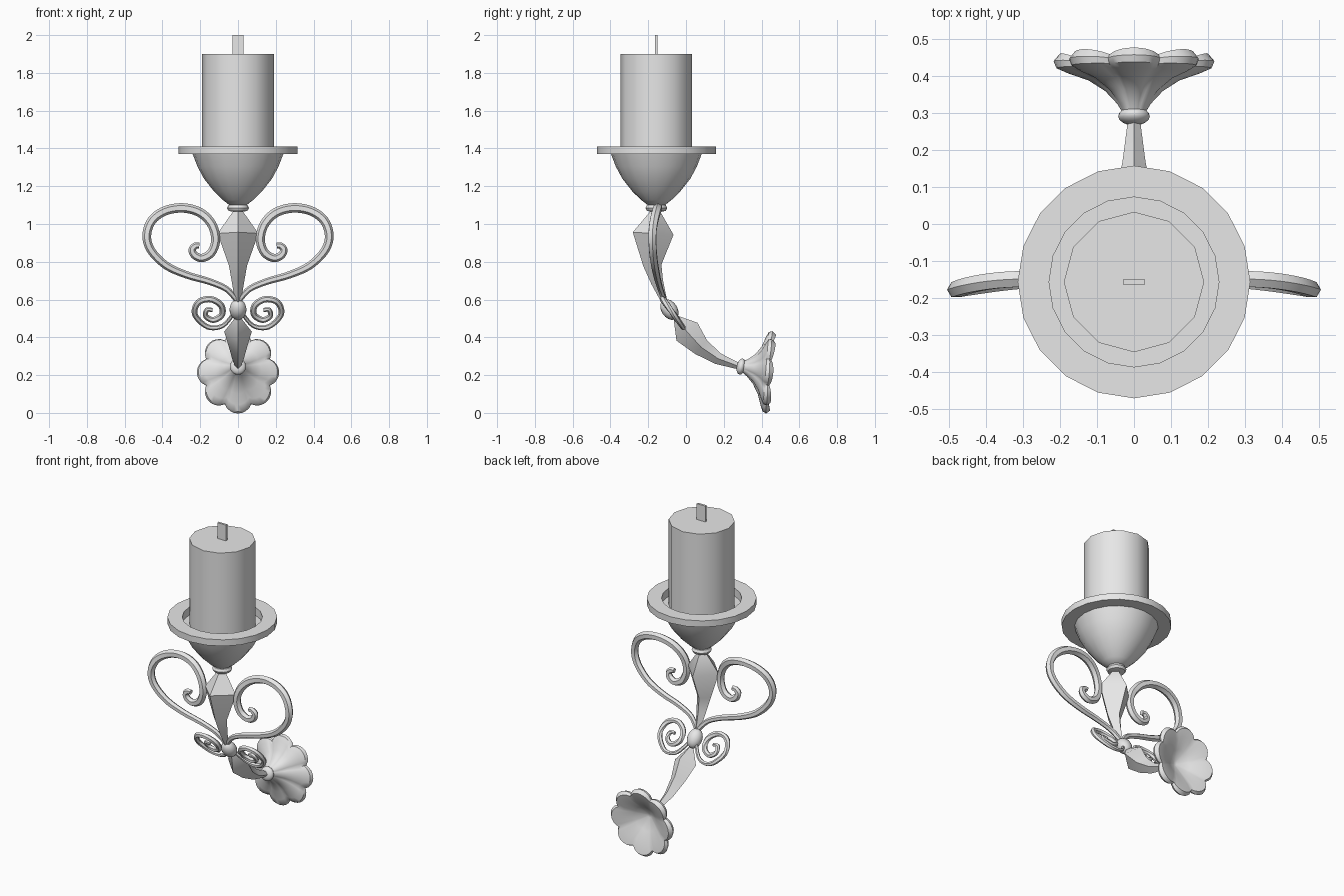
import bpy, bmesh
from math import sin, cos, pi, radians
from mathutils import Vector, Matrix

cube = bpy.data.objects.get("Cube")
if cube:
    bpy.data.objects.remove(cube, do_unlink=True)

grey = bpy.data.materials.new("light_grey")
grey.use_nodes = True
grey.diffuse_color = (0.8, 0.8, 0.8, 1)
grey.node_tree.nodes["Principled BSDF"].inputs["Base Color"].default_value = (0.8, 0.8, 0.8, 1)

AXIS_Y = -0.157  # candle axis


def finish(name, bm):
    """Turn a bmesh into a shaded object."""
    bmesh.ops.recalc_face_normals(bm, faces=bm.faces)
    mesh = bpy.data.meshes.new(name)
    bm.to_mesh(mesh)
    bm.free()
    mesh.materials.append(grey)
    ob = bpy.data.objects.new(name, mesh)
    bpy.context.collection.objects.link(ob)
    bpy.ops.object.select_all(action='DESELECT')
    ob.select_set(True)
    bpy.context.view_layer.objects.active = ob
    bpy.ops.object.shade_smooth_by_angle(angle=radians(40))
    return ob


def loft(name, rings):
    """Skin a list of equal-length point rings and cap both ends."""
    bm = bmesh.new()
    loops = [[bm.verts.new(p) for p in ring] for ring in rings]
    n = len(loops[0])
    for a, b in zip(loops, loops[1:]):
        for i in range(n):
            j = (i + 1) % n
            bm.faces.new((a[i], a[j], b[j], b[i]))
    bm.faces.new(loops[0])
    bm.faces.new(loops[-1])
    return finish(name, bm)


def lathe(name, profile, n):
    """Turn an (r, z) profile about the candle axis."""
    angles = [2 * pi * i / n for i in range(n)]
    return loft(name, [[(r * cos(a), AXIS_Y + r * sin(a), z) for a in angles]
                       for r, z in profile])


def sweep(name, path, radii, n, ref, phase=0.0):
    """Run an n-sided tapering section along a path."""
    rings = []
    last = len(path) - 1
    for i, p in enumerate(path):
        t = (path[min(i + 1, last)] - path[max(i - 1, 0)]).normalized()
        u = (ref - t * ref.dot(t)).normalized()
        v = t.cross(u)
        rings.append([p + radii[i] * (u * cos(a) + v * sin(a))
                      for a in (phase + 2 * pi * k / n for k in range(n))])
    return loft(name, rings)


def spline(points, steps=5):
    """Smooth curve through 2D points."""
    pts = [Vector(p) for p in points]
    pts = [pts[0]] + pts + [pts[-1]]
    out = []
    for a, b, c, d in zip(pts, pts[1:], pts[2:], pts[3:]):
        for k in range(steps):
            t = k / steps
            out.append(0.5 * (2 * b + (c - a) * t + (2 * a - 5 * b + 4 * c - d) * t * t
                              + (3 * b - a - 3 * c + d) * t ** 3))
    return out + [pts[-1]]


def ball(name, centre, size, tilt=0.0):
    bm = bmesh.new()
    bmesh.ops.create_uvsphere(bm, u_segments=16, v_segments=10, radius=1)
    m = Matrix.Translation(centre) @ Matrix.Rotation(tilt, 4, 'X') @ Matrix.Diagonal((*size, 1))
    bmesh.ops.transform(bm, matrix=m, verts=bm.verts)
    return finish(name, bm)


# Candle, wick, drip plate with bowl, collar
lathe("candle", [(0.19, 1.355), (0.19, 1.9)], 12)
loft("wick", [[(sx * 0.03, AXIS_Y + sy * 0.007, z)
               for sx, sy in ((-1, -1), (1, -1), (1, 1), (-1, 1))] for z in (1.89, 2.0)])
lathe("bowl_and_plate", [(0.045, 1.1), (0.08, 1.127), (0.125, 1.17), (0.18, 1.24),
                         (0.215, 1.305), (0.24, 1.37), (0.315, 1.37), (0.315, 1.41),
                         (0.23, 1.41), (0.23, 1.36), (0.02, 1.36)], 20)
lathe("collar", [(0.03, 1.065), (0.05, 1.07), (0.058, 1.085), (0.05, 1.1), (0.03, 1.107)], 16)

# Four-sided spikes forming the stem
spikes = {
    "upper_spike": [(-0.16, 1.075, 0.02), (-0.174, 0.95, 0.108), (-0.178, 0.78, 0.048),
                    (-0.152, 0.69, 0.032), (-0.115, 0.59, 0.016)],
    "lower_spike": [(-0.05, 0.5, 0.018), (0.005, 0.43, 0.073), (0.08, 0.348, 0.048),
                    (0.17, 0.287, 0.031), (0.285, 0.245, 0.016)],
}
for name, pts in spikes.items():
    sweep(name, [Vector((0, y, z)) for y, z, r in pts], [r for y, z, r in pts],
          4, Vector((1, 0, 0)))

# Scrolls on both sides, bent to follow the stem
large = [(0.01, 0.6), (0.06, 0.655), (0.15, 0.695), (0.27, 0.73), (0.38, 0.78), (0.46, 0.86),
         (0.483, 0.94), (0.455, 1.02), (0.385, 1.07), (0.29, 1.085), (0.2, 1.06),
         (0.14, 1.0), (0.118, 0.92), (0.14, 0.85), (0.19, 0.82), (0.23, 0.835),
         (0.243, 0.865), (0.225, 0.885), (0.205, 0.885)]
small = [(0.02, 0.53), (0.08, 0.462), (0.16, 0.455), (0.228, 0.52), (0.21, 0.585),
         (0.145, 0.602), (0.09, 0.57), (0.085, 0.52), (0.13, 0.492), (0.17, 0.512),
         (0.165, 0.545), (0.135, 0.545)]


def large_depth(z):
    return -0.178 + (0.57 if z < 0.93 else 1.2) * (z - 0.93) ** 2


def small_depth(z):
    return -0.125 + 0.72 * (0.605 - z)


for side, sx in (("left", 1), ("right", -1)):
    for kind, pts, depth, thick in (("large", large, large_depth, 0.025),
                                    ("small", small, small_depth, 0.017)):
        path = [Vector((sx * p.x, depth(p.y), p.y)) for p in spline(pts)]
        last = len(path) - 1
        radii = [thick * (0.45 + 0.55 * sin(pi * (0.06 + 0.84 * i / last)))
                 for i in range(last + 1)]
        sweep(f"{kind}_scroll_{side}", path, radii, 6, Vector((0, 1, 0)), pi / 6)

# Beads on the stem
ball("middle_bead", (0, -0.088, 0.547), (0.045, 0.042, 0.06), radians(35))
ball("flower_knob", (0, 0.292, 0.245), (0.043, 0.024, 0.043), radians(-12))

# Flower rosette: eight scalloped petals, (radius, y, notch depth, lobe bulge)
flower = [(0.03, 0.3, 0, 0), (0.045, 0.325, 0.05, 0), (0.078, 0.36, 0.1, 0),
          (0.125, 0.39, 0.13, 0), (0.178, 0.408, 0.15, 0), (0.21, 0.422, 0.16, 0),
          (0.218, 0.437, 0.16, 0.004), (0.2, 0.447, 0.14, 0.015),
          (0.15, 0.434, 0.12, 0.012), (0.08, 0.4, 0.1, 0.006), (0.012, 0.365, 0, 0)]
rings = []
for r, y, notch, bulge in flower:
    ring = []
    zc = 0.245 - 0.22 * (y - 0.3)
    for i in range(64):
        a = 2 * pi * i / 64
        lobe = abs(cos(4 * a)) ** 0.8
        rr = r * (1 - notch * (1 - lobe))
        ring.append((rr * cos(a), y + bulge * lobe + 0.08 * rr * sin(a), zc + rr * sin(a)))
    rings.append(ring)
loft("flower_rosette", rings)
